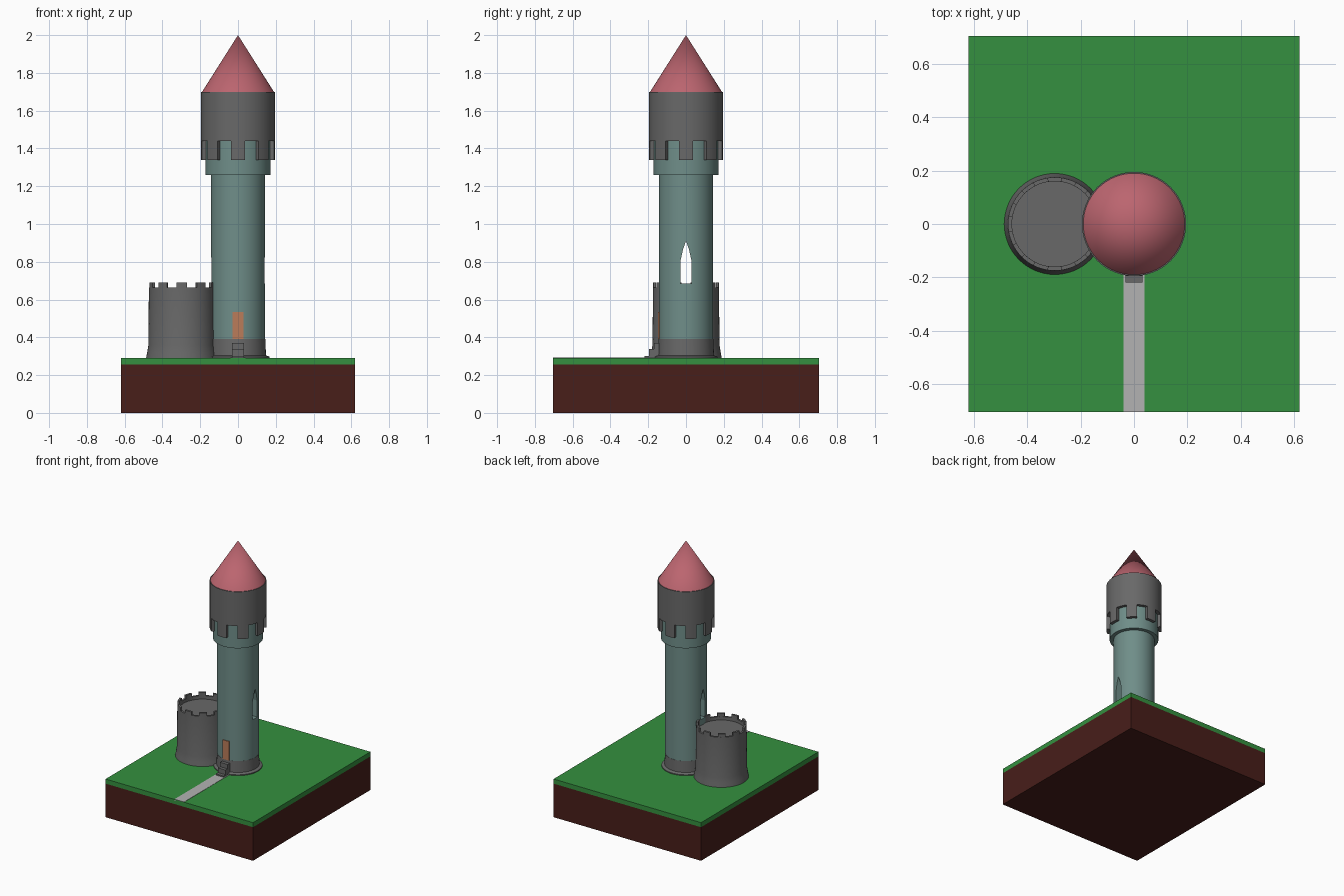
import bpy, bmesh, math

if "Cube" in bpy.data.objects:
    bpy.data.objects.remove(bpy.data.objects["Cube"])

def mat(name, rgb):
    m = bpy.data.materials.new(name)
    m.diffuse_color = (*rgb, 1)
    m.use_nodes = True
    m.node_tree.nodes["Principled BSDF"].inputs["Base Color"].default_value = m.diffuse_color
    return m

GREEN = mat("grass", (0.035, 0.28, 0.05))
BROWN = mat("soil", (0.065, 0.013, 0.01))
TEAL = mat("teal_stone", (0.16, 0.27, 0.25))
RED = mat("roof_red", (0.5, 0.13, 0.16))
ORANGE = mat("door_wood", (0.5, 0.2, 0.1))
PALE = mat("path_stone", (0.45, 0.45, 0.45))
GREY = mat("grey_stone", (0.14, 0.14, 0.14))
SEG = 64

def finish(name, bm, material, smooth=True):
    bmesh.ops.recalc_face_normals(bm, faces=bm.faces)
    me = bpy.data.meshes.new(name)
    bm.to_mesh(me)
    bm.free()
    ob = bpy.data.objects.new(name, me)
    bpy.context.collection.objects.link(ob)
    if material:
        me.materials.append(material)
    if smooth:
        bpy.ops.object.select_all(action='DESELECT')
        ob.select_set(True)
        bpy.context.view_layer.objects.active = ob
        bpy.ops.object.shade_smooth_by_angle(angle=math.radians(30))
    return ob

def box(name, x0, x1, y0, y1, z0, z1, material):
    bm = bmesh.new()
    bmesh.ops.create_cube(bm, size=1)
    for v in bm.verts:
        v.co = (x0 + (v.co.x + .5) * (x1 - x0), y0 + (v.co.y + .5) * (y1 - y0),
                z0 + (v.co.z + .5) * (z1 - z0))
    return finish(name, bm, material, False)

def lathe(name, profile, material, cx=0):
    """Spin an (r, z) profile that starts and ends on the axis."""
    bm = bmesh.new()
    vs = [bm.verts.new((r, 0, z)) for r, z in profile]
    edges = [bm.edges.new(p) for p in zip(vs, vs[1:])]
    bmesh.ops.spin(bm, geom=vs + edges, cent=(0, 0, 0), axis=(0, 0, 1),
                   angle=2 * math.pi, steps=SEG, use_duplicate=False)
    bmesh.ops.remove_doubles(bm, verts=bm.verts, dist=1e-5)
    bmesh.ops.translate(bm, verts=bm.verts, vec=(cx, 0, 0))
    return finish(name, bm, material)

def battlements(name, r0, r1, z0, z1, count, phase, material, cx=0):
    """Ring of curved blocks, each as wide as the gaps."""
    bm = bmesh.new()
    for k in range(count):
        mid = phase + k * 2 * math.pi / count
        rows = []
        for i in range(5):
            a = mid + (i - 2) / 4 * math.pi / count
            rows.append([bm.verts.new((cx + r * math.cos(a), r * math.sin(a), z))
                         for r, z in ((r0, z0), (r1, z0), (r1, z1), (r0, z1))])
        bm.faces.new(rows[0])
        bm.faces.new(rows[-1])
        for a, b in zip(rows, rows[1:]):
            for j in range(4):
                bm.faces.new((a[j], a[(j + 1) % 4], b[(j + 1) % 4], b[j]))
    return finish(name, bm, material)

# ground block and path
box("soil_block", -.62, .62, -.705, .705, 0, .255, BROWN)
box("grass_layer", -.62, .62, -.705, .705, .255, .29, GREEN)
box("path", -.04, .04, -.705, -.15, .28, .292, PALE)

# main tower
lathe("tower_base", [(0, .285), (.168, .285), (.168, .297), (.148, .305), (.145, .39), (0, .39)], GREY)
shaft = lathe("tower_shaft", [(0, .39), (.144, .39), (.144, 1.26), (.172, 1.26),
                              (.172, 1.45), (0, 1.45)], TEAL)

# pointed window passing right through the shaft
bm = bmesh.new()
arch = [(-.028, .685), (.028, .685), (.028, .81), (.016, .865), (0, .91), (-.016, .865), (-.028, .81)]
f = bm.faces.new([bm.verts.new((-.3, y, z)) for y, z in arch])
ext = bmesh.ops.extrude_face_region(bm, geom=[f])
bmesh.ops.translate(bm, vec=(.6, 0, 0),
                    verts=[g for g in ext["geom"] if isinstance(g, bmesh.types.BMVert)])
cutter = finish("window_cutter", bm, None, False)
cutter.hide_render = True
cutter.hide_set(True)
mod = shaft.modifiers.new("window", 'BOOLEAN')
mod.operation = 'DIFFERENCE'
mod.object = cutter
mod.solver = 'EXACT'

# overhanging crown with hanging teeth, and roof
lathe("tower_crown", [(0, 1.44), (.195, 1.44), (.195, 1.7), (0, 1.7)], GREY)
battlements("crown_teeth", .172, .195, 1.34, 1.44, 8, math.pi / 2, GREY)
lathe("roof", [(0, 1.7), (.19, 1.7), (0, 2.0)], RED)

# door and steps
box("door", -.028, .028, -.148, -.12, .39, .535, ORANGE)
for i, (y, z) in enumerate(((-.22, .302), (-.195, .337), (-.17, .37))):
    box(f"step_{i + 1}", -.032, .032, y, -.13, .285, z, GREY)

# small side tower
SX = -.297
lathe("side_tower", [(0, .285), (.19, .285), (.184, .32), (.177, .36), (.175, .665),
                     (.160, .665), (.160, .64), (0, .64)], GREY, SX)
battlements("side_tower_teeth", .160, .175, .66, .69, 10, math.pi / 2, GREY, SX)
